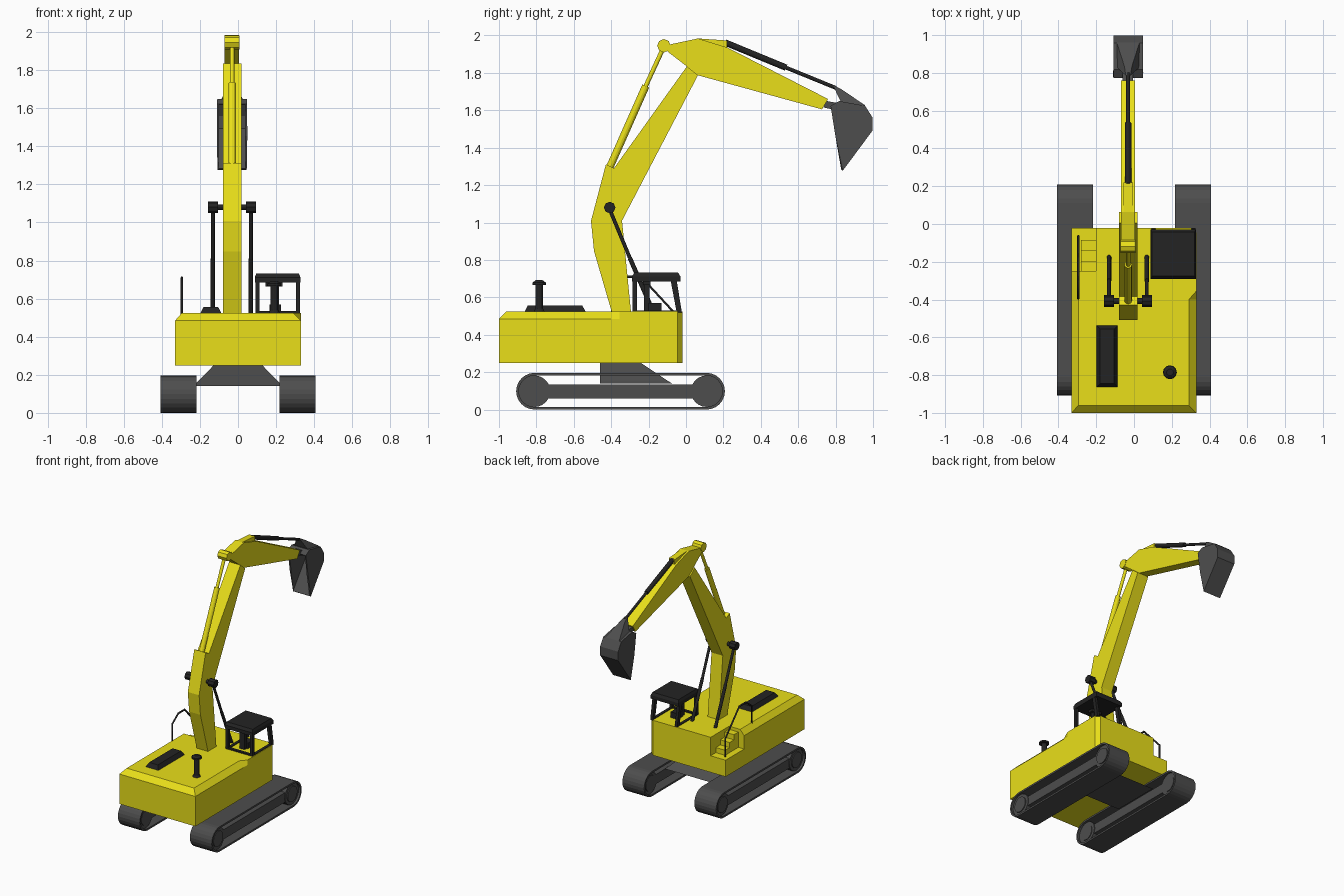
import bpy, bmesh, math
from mathutils import Vector

if "Cube" in bpy.data.objects:
    bpy.data.objects.remove(bpy.data.objects["Cube"])


def material(name, rgb):
    m = bpy.data.materials.new(name)
    m.diffuse_color = (*rgb, 1)
    m.use_nodes = True
    m.node_tree.nodes["Principled BSDF"].inputs["Base Color"].default_value = m.diffuse_color
    return m


YELLOW = material("yellow_paint", (0.82, 0.74, 0.01))
GREY = material("dark_grey_steel", (0.075, 0.075, 0.075))
BLACK = material("black_trim", (0.017, 0.017, 0.017))


def finish(bm, name, mat):
    bmesh.ops.recalc_face_normals(bm, faces=bm.faces[:])
    me = bpy.data.meshes.new(name)
    bm.to_mesh(me)
    bm.free()
    me.materials.append(mat)
    ob = bpy.data.objects.new(name, me)
    bpy.context.collection.objects.link(ob)
    return ob


def loft(name, rings, mat, caps=True, skip=(), thickness=0):
    """Join matching closed rings with side faces; optional caps and shell."""
    bm = bmesh.new()
    vs = [[bm.verts.new(p) for p in r] for r in rings]
    n = len(rings[0])
    for a, b in zip(vs, vs[1:]):
        for i in range(n):
            if i not in skip:
                j = (i + 1) % n
                bm.faces.new((a[i], a[j], b[j], b[i]))
    if caps:
        bm.faces.new(vs[0])
        bm.faces.new(vs[-1])
    ob = finish(bm, name, mat)
    if thickness:
        s = ob.modifiers.new("shell", "SOLIDIFY")
        s.thickness = thickness
        s.offset = 0
    return ob


def prism(name, yz, x0, x1, mat, **kw):
    return loft(name, [[(x, y, z) for y, z in yz] for x in (x0, x1)], mat, **kw)


def rect(x0, x1, y0, y1, z):
    return [(x0, y0, z), (x1, y0, z), (x1, y1, z), (x0, y1, z)]


def box(name, x0, x1, y0, y1, z0, z1, mat, inset=0):
    return loft(name, [rect(x0, x1, y0, y1, z0),
                       rect(x0 + inset, x1 - inset, y0 + inset, y1 - inset, z1)], mat)


def rod(name, p, q, r, mat, n=12, r2=None):
    p, q = Vector(p), Vector(q)
    bm = bmesh.new()
    bmesh.ops.create_cone(bm, cap_ends=True, segments=n, radius1=r,
                          radius2=r if r2 is None else r2, depth=(q - p).length)
    rot = Vector((0, 0, 1)).rotation_difference(q - p).to_matrix().to_4x4()
    bmesh.ops.transform(bm, matrix=rot, verts=bm.verts)
    bmesh.ops.translate(bm, vec=(p + q) / 2, verts=bm.verts)
    return finish(bm, name, mat)


def pipe(name, pts, r, mat):
    c = bpy.data.curves.new(name, "CURVE")
    c.dimensions = "3D"
    c.bevel_depth = r
    c.bevel_resolution = 1
    c.use_fill_caps = True
    s = c.splines.new("POLY")
    s.points.add(len(pts) - 1)
    for sp, p in zip(s.points, pts):
        sp.co = (*p, 1)
    c.materials.append(mat)
    ob = bpy.data.objects.new(name, c)
    bpy.context.collection.objects.link(ob)


# Tracks: belt shell, end wheels and side beam on each side
YR, YF, ZC, R = -0.81, 0.11, 0.098, 0.091
belt = []
for i in range(13):
    a = -math.pi / 2 + math.pi * i / 12
    belt.append((YF + R * math.cos(a), ZC + R * math.sin(a)))
for i in range(13):
    a = math.pi / 2 + math.pi * i / 12
    belt.append((YR + R * math.cos(a), ZC + R * math.sin(a)))
for side, s in (("left", -1), ("right", 1)):
    prism(side + "_track_belt", belt, s * 0.218, s * 0.407, GREY, caps=False, thickness=0.014)
    for end, y in (("rear", YR), ("front", YF)):
        rod(f"{side}_{end}_wheel", (s * 0.235, y, ZC), (s * 0.39, y, ZC), 0.084, GREY, 24)
        rod(f"{side}_{end}_hub", (s * 0.23, y, ZC), (s * 0.397, y, ZC), 0.06, GREY, 24)
    box(side + "_track_beam", min(s * 0.24, s * 0.385), max(s * 0.24, s * 0.385),
        -0.75, 0.05, 0.06, 0.135, GREY)

# Undercarriage linking the tracks
loft("undercarriage", [rect(-0.24, 0.24, -0.46, -0.075, 0.14),
                       rect(-0.22, 0.22, -0.46, -0.10, 0.155),
                       rect(-0.126, 0.126, -0.46, -0.245, 0.252)], GREY)

# House with chamfered top edges and a cut-back left front corner
low = [(-0.33, -1), (0.33, -1), (0.33, -0.40), (0.33, -0.355), (0.33, -0.045),
       (0.30, -0.02), (-0.20, -0.02), (-0.20, -0.25), (-0.33, -0.25)]
top = [(-0.295, -0.96), (0.29, -0.96), (0.29, -0.40), (0.33, -0.355), (0.33, -0.045),
       (0.30, -0.02), (-0.20, -0.02), (-0.20, -0.25), (-0.295, -0.25)]
loft("house", [[(x, y, z) for x, y in o] for o, z in ((low, 0.25), (low, 0.485), (top, 0.525))],
     YELLOW)
box("step_base", -0.33, -0.20, -0.25, -0.02, 0.25, 0.38, YELLOW)
for i in range(3):
    box(f"step_{i + 1}", -0.28, -0.20, -0.25, -0.085 - 0.055 * i,
        0.38 + 0.04 * i, 0.42 + 0.04 * i, YELLOW)

# Hood vent and exhaust
box("hood_vent", -0.20, -0.085, -0.865, -0.535, 0.52, 0.557, BLACK, 0.02)
rod("exhaust_base", (0.19, -0.785, 0.52), (0.19, -0.785, 0.54), 0.032, BLACK, 12, 0.02)
rod("exhaust_pipe", (0.19, -0.785, 0.52), (0.19, -0.785, 0.67), 0.02, BLACK)
rod("exhaust_cap", (0.19, -0.785, 0.667), (0.19, -0.785, 0.68), 0.037, BLACK)
rod("exhaust_dome", (0.19, -0.785, 0.68), (0.19, -0.785, 0.692), 0.034, BLACK, 12, 0.018)

# Cab: roof, pillars, sill bars and seat
loft("cab_roof", [rect(0.088, 0.328, -0.29, -0.03, 0.685),
                  rect(0.088, 0.328, -0.29, -0.03, 0.712),
                  rect(0.096, 0.32, -0.275, -0.042, 0.732)], BLACK)
for side, x in (("left", 0.092), ("right", 0.304)):
    prism(side + "_front_pillar", [(-0.05, 0.52), (-0.022, 0.52), (-0.05, 0.69), (-0.082, 0.69)],
          x, x + 0.022, BLACK)
    box(side + "_rear_pillar", x, x + 0.022, -0.287, -0.262, 0.52, 0.69, BLACK)
    box(side + "_cab_sill", x, x + 0.022, -0.287, -0.03, 0.52, 0.53, BLACK)
box("rear_cab_sill", 0.092, 0.326, -0.287, -0.265, 0.52, 0.535, BLACK)
box("seat_cushion", 0.165, 0.225, -0.20, -0.13, 0.52, 0.57, BLACK)
box("seat_back", 0.17, 0.215, -0.225, -0.195, 0.52, 0.675, BLACK)
box("seat_headrest", 0.145, 0.235, -0.23, -0.19, 0.665, 0.69, BLACK)

# Left handrail
pipe("handrail", [(-0.295, y, z) for y, z in ((-0.395, 0.51), (-0.395, 0.655), (-0.32, 0.71),
                                            (-0.24, 0.71), (-0.065, 0.52), (-0.065, 0.38))],
     0.007, BLACK)

# Boom
prism("boom", [(-0.385, 0.48), (-0.29, 0.48), (-0.30, 0.58), (-0.342, 1.01), (0.064, 1.787),
               (0.005, 1.835), (-0.385, 1.29), (-0.428, 1.312), (-0.508, 1.008), (-0.492, 0.848)],
      -0.08, 0.018, YELLOW)

# Boom lift cylinders
for side, x, s in (("left", -0.132, -1), ("right", 0.068, 1)):
    rod(side + "_lift_cylinder", (x, -0.17, 0.51), (x, -0.30, 0.81), 0.012, BLACK)
    rod(side + "_lift_rod", (x, -0.30, 0.81), (x, -0.41, 1.075), 0.01, BLACK)
    rod(side + "_lift_head", (x - 0.026, -0.408, 1.08), (x + 0.026, -0.408, 1.08), 0.031, BLACK, 8)
    rod(side + "_lift_pin", (-0.03, -0.408, 1.08), (x, -0.408, 1.08), 0.015, BLACK)

# Stick with rear boss and top bracket
prism("stick", [(-0.10, 1.915), (-0.095, 1.95), (0.064, 1.984), (0.22, 1.936), (0.76, 1.66),
                (0.727, 1.605), (0.064, 1.787), (0.0, 1.838)], -0.07, 0.006, YELLOW)
prism("stick_bracket", [(0.05, 1.96), (0.064, 1.984), (0.22, 1.973), (0.22, 1.91)],
      -0.056, -0.006, YELLOW)
rod("stick_boss", (-0.072, -0.118, 1.945), (0.008, -0.118, 1.945), 0.036, YELLOW, 8)

# Stick and bucket cylinders
for name, a, m, b, r, mat in (
        ("stick", (-0.41, 1.29), (-0.215, 1.73), (-0.118, 1.94), 0.02, YELLOW),
        ("bucket", (0.21, 1.962), (0.535, 1.828), (0.80, 1.72), 0.017, BLACK)):
    A, M, B = [(-0.031, *p) for p in (a, m, b)]
    rod(name + "_cylinder_barrel", A, M, r, mat)
    rod(name + "_cylinder_rod", M, B, r * 0.6, mat)

# Bucket shell, open towards the cab, with its linkage
prism("bucket", [(0.775, 1.62), (0.82, 1.645), (0.955, 1.62), (0.993, 1.56), (0.993, 1.493),
                 (0.834, 1.28), (0.80, 1.455)], -0.105, 0.043, GREY, skip=(5, 6), thickness=0.012)
loft("bucket_link", [[(-0.031 - w, y, z) for y, z, w in prof] for prof in (
    [(0.785, 1.735, 0.012), (0.835, 1.71, 0.02), (0.96, 1.625, 0.06), (0.83, 1.64, 0.06)],
    [(0.785, 1.735, -0.012), (0.835, 1.71, -0.02), (0.96, 1.625, -0.06), (0.83, 1.64, -0.06)])],
     GREY)
prism("stick_tip_link", [(0.735, 1.615), (0.75, 1.65), (0.83, 1.635), (0.83, 1.595)],
      -0.06, -0.004, GREY)
